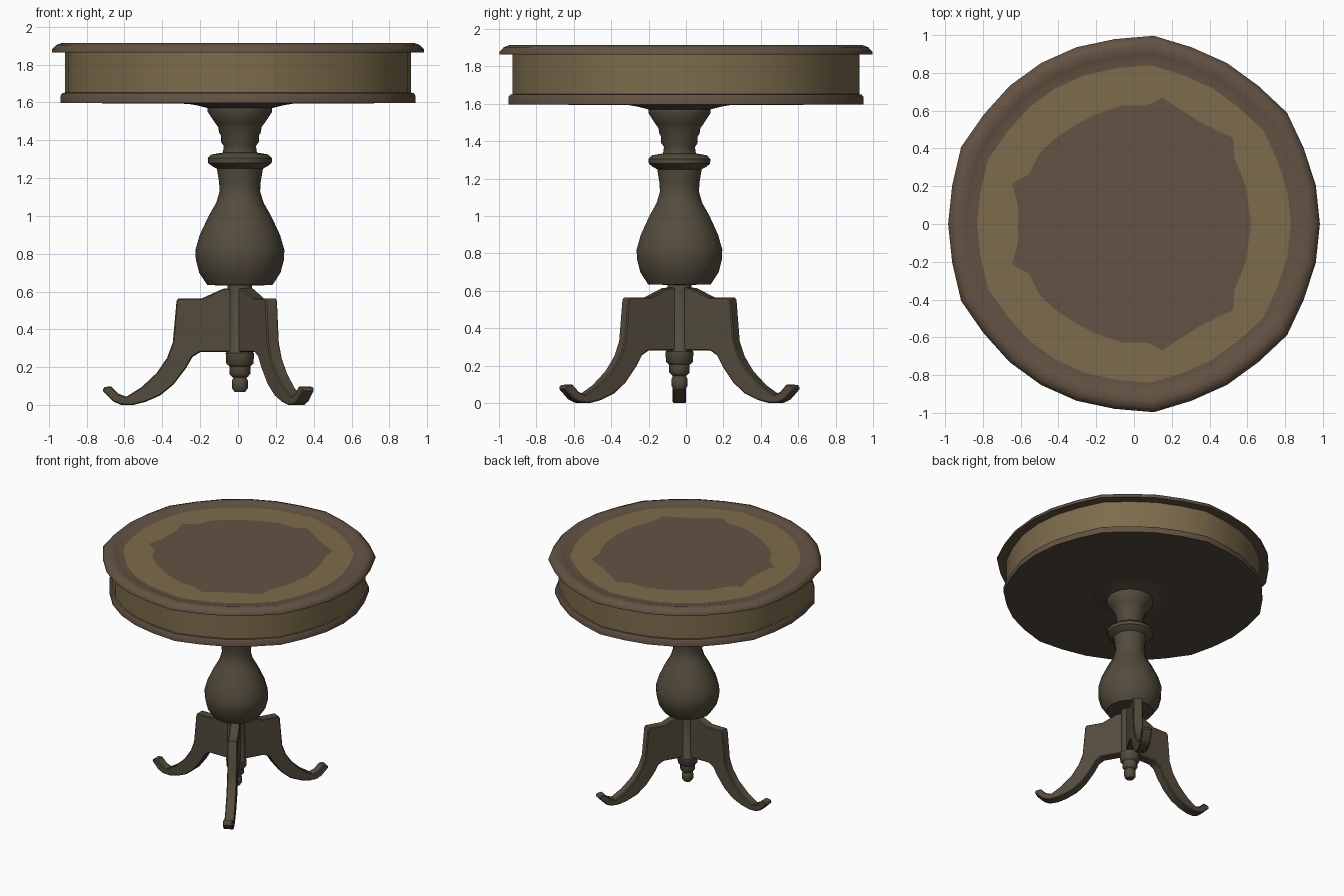
import bpy, bmesh
from math import radians, cos, sin, pi
from mathutils import Matrix, Vector

if "Cube" in bpy.data.objects:
    bpy.data.objects.remove(bpy.data.objects["Cube"])

PED = Vector((0.01, -0.035, 0))  # pedestal axis sits slightly off the top's centre


def material(name, rgb):
    m = bpy.data.materials.new(name)
    m.diffuse_color = (*rgb, 1)
    m.use_nodes = True
    m.node_tree.nodes["Principled BSDF"].inputs["Base Color"].default_value = m.diffuse_color
    return m


brown = material("brown_wood", (0.125, 0.085, 0.056))
gold = material("gold_wood", (0.205, 0.150, 0.072))
dark = material("dark_wood", (0.088, 0.071, 0.047))


def finish(name, bm, mat, angle=35):
    bmesh.ops.recalc_face_normals(bm, faces=bm.faces)
    me = bpy.data.meshes.new(name)
    bm.to_mesh(me)
    bm.free()
    me.materials.append(mat)
    ob = bpy.data.objects.new(name, me)
    bpy.context.collection.objects.link(ob)
    bpy.ops.object.select_all(action='DESELECT')
    ob.select_set(True)
    bpy.context.view_layer.objects.active = ob
    bpy.ops.object.shade_smooth_by_angle(angle=radians(angle))
    return ob


def loft(name, rings, mat, cap_start=False, cap_end=False, angle=35):
    bm = bmesh.new()
    loops = [[bm.verts.new(p) for p in ring] for ring in rings]
    n = len(loops[0])
    for a, b in zip(loops, loops[1:]):
        for i in range(n):
            j = (i + 1) % n
            bm.faces.new((a[i], a[j], b[j], b[i]))
    for use, loop in ((cap_start, loops[0]), (cap_end, loops[-1])):
        if use:
            c = bm.verts.new(sum((v.co for v in loop), Vector()) / n)
            for i in range(n):
                bm.faces.new((loop[i], loop[(i + 1) % n], c))
    return finish(name, bm, mat, angle)


def top_ring(r, z):
    # 30-sided ring with slightly pulled-out corners
    pts = []
    for i in range(30):
        k = 1.018 if min(i, 30 - i) in (3, 7, 13) else 1.0
        a = radians(12 * i)
        pts.append(Vector((r * k * cos(a), r * k * sin(a), z)))
    return pts


def round_ring(r, z, n=12):
    return [PED + Vector((r * cos(2 * pi * i / n), r * sin(2 * pi * i / n), z)) for i in range(n)]


# Star-edged centre panel: (angle, radius) for the half circle, mirrored in y
STAR = [(0, .62), (19, .625), (33, .635), (41, .695), (57, .643), (77.5, .685), (84, .63),
        (96, .63), (108, .615), (120, .61), (132, .615), (142.5, .625), (155, .617),
        (161.7, .68), (171, .622), (180, .614)]
half = [Vector((r * cos(radians(a)), r * sin(radians(a)), 1.897)) for a, r in STAR]
star = half + [Vector((p.x, -p.y, p.z)) for p in half[-2:0:-1]]

# Table top
loft("top_rim", [top_ring(r, z) for r, z in
     [(.90, 1.865), (.984, 1.865), (.984, 1.88), (.962, 1.903), (.93, 1.915),
      (.89, 1.905), (.87, 1.899), (.83, 1.897)]], brown, angle=50)
loft("top_gold_band", [top_ring(.83, 1.897), star], gold)
loft("top_centre_panel", [star], brown, cap_end=True)

# Drum apron and its lower moulding
loft("apron", [top_ring(.915, 1.64), top_ring(.915, 1.87)], gold)
loft("apron_moulding", [top_ring(r, z) for r, z in
     [(.91, 1.652), (.928, 1.65), (.938, 1.635), (.938, 1.597)]], brown)
loft("underside", [top_ring(.938, 1.597), top_ring(.28, 1.593)], dark, cap_end=True)

# Turned column
COLUMN = [(.29, 1.595), (.23, 1.585), (.17, 1.57), (.17, 1.55), (.13, 1.49), (.115, 1.47),
          (.11, 1.44), (.10, 1.425), (.10, 1.39), (.085, 1.37), (.09, 1.335), (.15, 1.325),
          (.17, 1.305), (.168, 1.28), (.145, 1.262), (.122, 1.25), (.11, 1.18), (.107, 1.13),
          (.125, 1.07), (.165, 1.0), (.212, .90), (.235, .82), (.233, .77), (.215, .70),
          (.172, .635), (.07, .632)]
loft("column", [round_ring(r, z, 14) for r, z in COLUMN], dark, True, True, 45)

# Core post and drop finial
FINIAL = [(.065, .64), (.065, .285), (.075, .275), (.072, .22), (.055, .205), (.055, .165),
          (.042, .15), (.034, .145), (.042, .13), (.042, .09), (.028, .07)]
loft("post_finial", [round_ring(r, z) for r, z in FINIAL], dark, True, True, 45)

# Three scrolled legs cut from one side profile (distance from axis, height)
LEG = [(.03, .62), (.09, .615), (.20, .565), (.325, .565), (.335, .55), (.355, .33),
       (.385, .25), (.44, .17), (.52, .095), (.60, .045), (.64, .06), (.68, .10),
       (.72, .095), (.725, .075), (.67, .02), (.63, .002), (.57, 0), (.50, .017),
       (.42, .052), (.35, .11), (.285, .195), (.25, .255), (.21, .28), (.03, .28)]
for label, ang in (("left", 180), ("back_right", 60), ("front_right", -60)):
    bm = bmesh.new()
    face = bm.faces.new([bm.verts.new((r, -.036, z)) for r, z in LEG])
    ext = bmesh.ops.extrude_face_region(bm, geom=[face])
    bmesh.ops.translate(bm, vec=(0, .072, 0),
                        verts=[g for g in ext["geom"] if isinstance(g, bmesh.types.BMVert)])
    bm.transform(Matrix.Translation(PED) @ Matrix.Rotation(radians(ang), 4, 'Z'))
    leg = finish("leg_" + label, bm, dark, 40)
    bev = leg.modifiers.new("soft_edges", 'BEVEL')
    bev.width = .006
    bev.segments = 1
    bev.limit_method = 'ANGLE'
    bev.angle_limit = radians(60)
